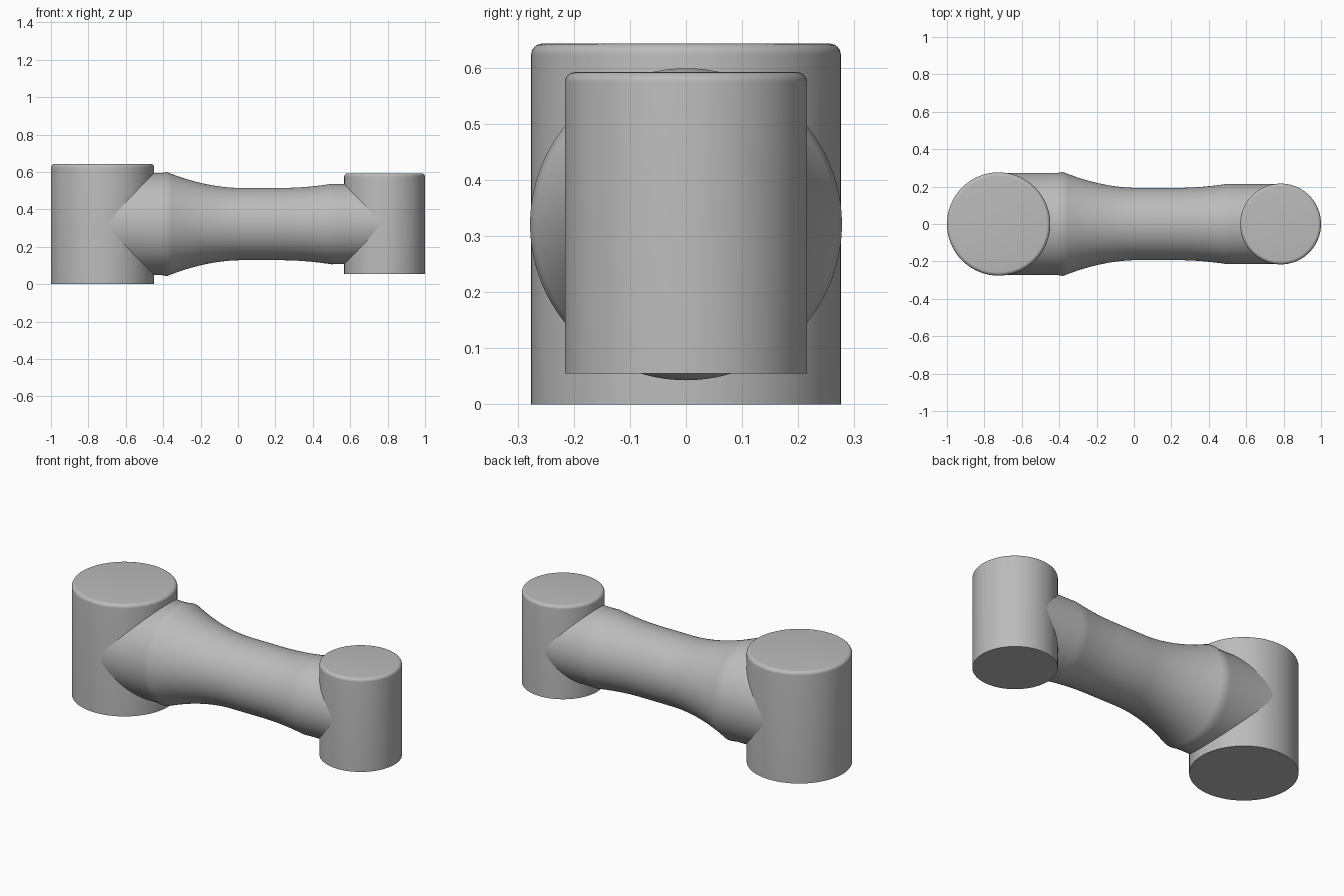
import bpy, bmesh, math
from mathutils import Matrix

cube = bpy.data.objects.get("Cube")
if cube:
    bpy.data.objects.remove(cube, do_unlink=True)

# Single grey finish
grey = bpy.data.materials.new("matte_grey")
grey.use_nodes = True
colour = (0.5, 0.5, 0.5, 1)
grey.diffuse_color = colour
grey.node_tree.nodes["Principled BSDF"].inputs["Base Color"].default_value = colour

AXIS_Z = 0.321


def revolve(name, profile, matrix, segments=96):
    """Revolve (radius, height) points around local z, capping both ends."""
    bm = bmesh.new()
    rings = []
    for r, h in profile:
        rings.append([bm.verts.new((r * math.cos(a), r * math.sin(a), h))
                      for a in (2 * math.pi * i / segments for i in range(segments))])
    for low, high in zip(rings, rings[1:]):
        for i in range(segments):
            j = (i + 1) % segments
            bm.faces.new((low[i], low[j], high[j], high[i]))
    bm.faces.new(rings[0][::-1])
    bm.faces.new(rings[-1])
    bmesh.ops.recalc_face_normals(bm, faces=bm.faces)
    mesh = bpy.data.meshes.new(name)
    bm.to_mesh(mesh)
    bm.free()
    mesh.materials.append(grey)
    obj = bpy.data.objects.new(name, mesh)
    obj.matrix_world = matrix
    bpy.context.collection.objects.link(obj)
    bpy.ops.object.select_all(action='DESELECT')
    obj.select_set(True)
    bpy.context.view_layer.objects.active = obj
    bpy.ops.object.shade_smooth_by_angle(angle=math.radians(35))
    return obj


def joint(name, x, radius, bottom, top, fillet):
    """Upright joint housing with a rounded top rim and a sharp base."""
    profile = [(radius, bottom)]
    for i in range(7):
        a = math.pi / 2 * i / 6
        profile.append((radius - fillet + fillet * math.cos(a),
                        top - fillet + fillet * math.sin(a)))
    revolve(name, profile, Matrix.Translation((x, 0, 0)))


# Joint housings
joint("large_joint", -0.724, 0.276, 0.0, 0.643, 0.02)
joint("small_joint", 0.784, 0.216, 0.055, 0.592, 0.018)

# Collars and flared tube between the joints, as one profile along x
arm = [(0.273, -0.724), (0.273, -0.41), (0.278, -0.38)]
for i in range(1, 17):
    t = 1 - i / 16
    arm.append((0.193 + 0.085 * t ** 1.9, 0.02 - 0.4 * t))
for i in range(11):
    t = i / 10
    arm.append((0.193 + 0.022 * t ** 2, 0.22 + 0.28 * t))
arm += [(0.2135, 0.53), (0.2135, 0.784)]
revolve("connecting_arm", arm,
        Matrix.Translation((0, 0, AXIS_Z)) @ Matrix.Rotation(math.pi / 2, 4, 'Y'))
